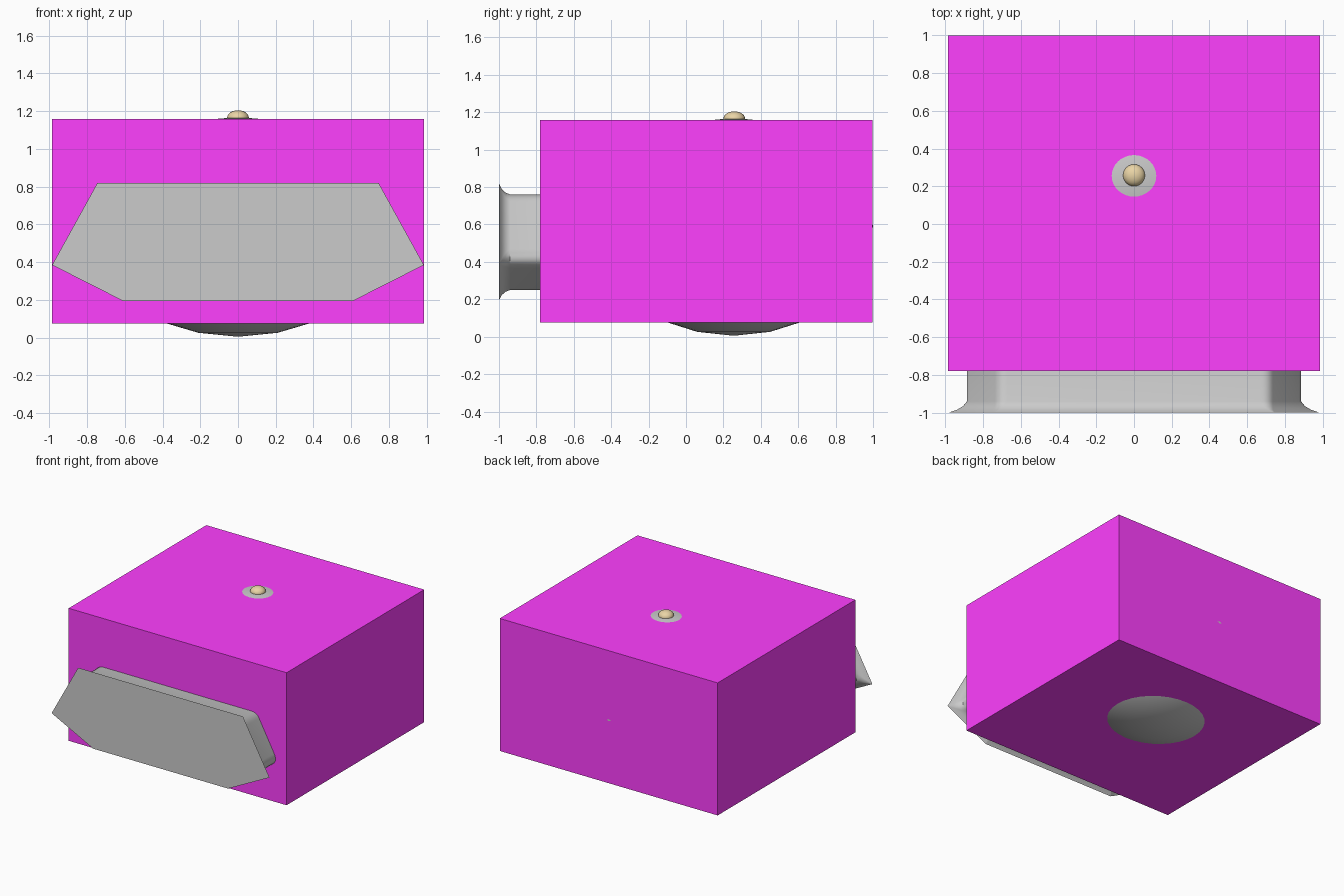
import bpy, math
from mathutils import Vector

if "Cube" in bpy.data.objects:
    bpy.data.objects.remove(bpy.data.objects["Cube"])

def make(name, verts, faces, color=None, smooth=None):
    me = bpy.data.meshes.new(name)
    me.from_pydata([tuple(v) for v in verts], [], faces)
    ob = bpy.data.objects.new(name, me)
    bpy.context.collection.objects.link(ob)
    if color:
        mat = bpy.data.materials.new(name + "_material")
        mat.diffuse_color = (*color, 1)
        mat.use_nodes = True
        mat.node_tree.nodes["Principled BSDF"].inputs["Base Color"].default_value = mat.diffuse_color
        me.materials.append(mat)
    bpy.ops.object.select_all(action='DESELECT')
    ob.select_set(True)
    bpy.context.view_layer.objects.active = ob
    bpy.ops.object.mode_set(mode='EDIT')
    bpy.ops.mesh.select_all(action='SELECT')
    bpy.ops.mesh.remove_doubles(threshold=1e-5)
    bpy.ops.mesh.normals_make_consistent(inside=False)
    bpy.ops.object.mode_set(mode='OBJECT')
    if smooth:
        bpy.ops.object.shade_smooth_by_angle(angle=math.radians(smooth))
    return ob

def loft(rings):
    n = len(rings[0])
    verts = [v for r in rings for v in r]
    faces = [(i*n+j, i*n+(j+1) % n, (i+1)*n+(j+1) % n, (i+1)*n+j)
             for i in range(len(rings)-1) for j in range(n)]
    faces += [tuple(range(n)), tuple(range(len(verts)-n, len(verts)))]
    return verts, faces

def lathe(profile, n, center_y, squash=1):
    return loft([[(r*math.sin(2*math.pi*k/n),
                   center_y + squash*r*math.cos(2*math.pi*k/n), z)
                  for k in range(n)] for r, z in profile])

def hexagon(half, y, radius, steps=6):
    # mirrored outline with each corner rounded
    pts = [Vector(p) for p in half] + [Vector((-x, z)) for x, z in reversed(half)]
    ring = []
    for i, p in enumerate(pts):
        a, b = (pts[i-1]-p).normalized(), (pts[(i+1) % len(pts)]-p).normalized()
        t = radius / math.tan(a.angle(b)/2)
        for k in range(steps+1):
            s = k/steps
            q = p + a*t*(1-s)**2 + b*t*s**2
            ring.append((q.x, y, q.y))
    return ring

# Magenta enclosing box
x, y0, y1, z0, z1 = 0.985, -0.78, 0.998, 0.075, 1.158
make("box", *loft([[(-x, y0, z), (x, y0, z), (x, y1, z), (-x, y1, z)]
                   for z in (z0, z1)]), color=(1, 0.05, 1))

# Rounded body poking through the bottom, top and back of the box
body = [(1e-6, 0.005), (0.21, 0.026), (0.41, 0.085), (0.63, 0.22), (0.75, 0.39),
        (0.8, 0.59), (0.75, 0.80), (0.6, 1.0), (0.35, 1.12), (0.1, 1.161), (1e-6, 1.168)]
make("body", *lathe(body, 32, 0.255, 0.931), smooth=40)

# Brass knob
knob = [(max(1e-6, 0.058*math.sin(math.pi*i/12)), 1.165-0.04*math.cos(math.pi*i/12))
        for i in range(13)]
make("knob", *lathe(knob, 24, 0.258), color=(0.82, 0.66, 0.38), smooth=40)

# Front plate flaring from a rounded neck
outer = [(0.61, 0.195), (0.985, 0.385), (0.745, 0.82)]
inner = [(0.597, 0.25), (0.91, 0.40), (0.715, 0.76)]
def blend(t):
    return [(a[0]+(b[0]-a[0])*t, a[1]+(b[1]-a[1])*t) for a, b in zip(outer, inner)]
steps = [(-1.0, 0, 0.0005), (-0.985, 0.5, 0.025), (-0.965, 0.82, 0.055),
         (-0.94, 1, 0.075), (-0.45, 1, 0.075)]
make("front_plate", *loft([hexagon(blend(t), y, r) for y, t, r in steps]), smooth=35)
